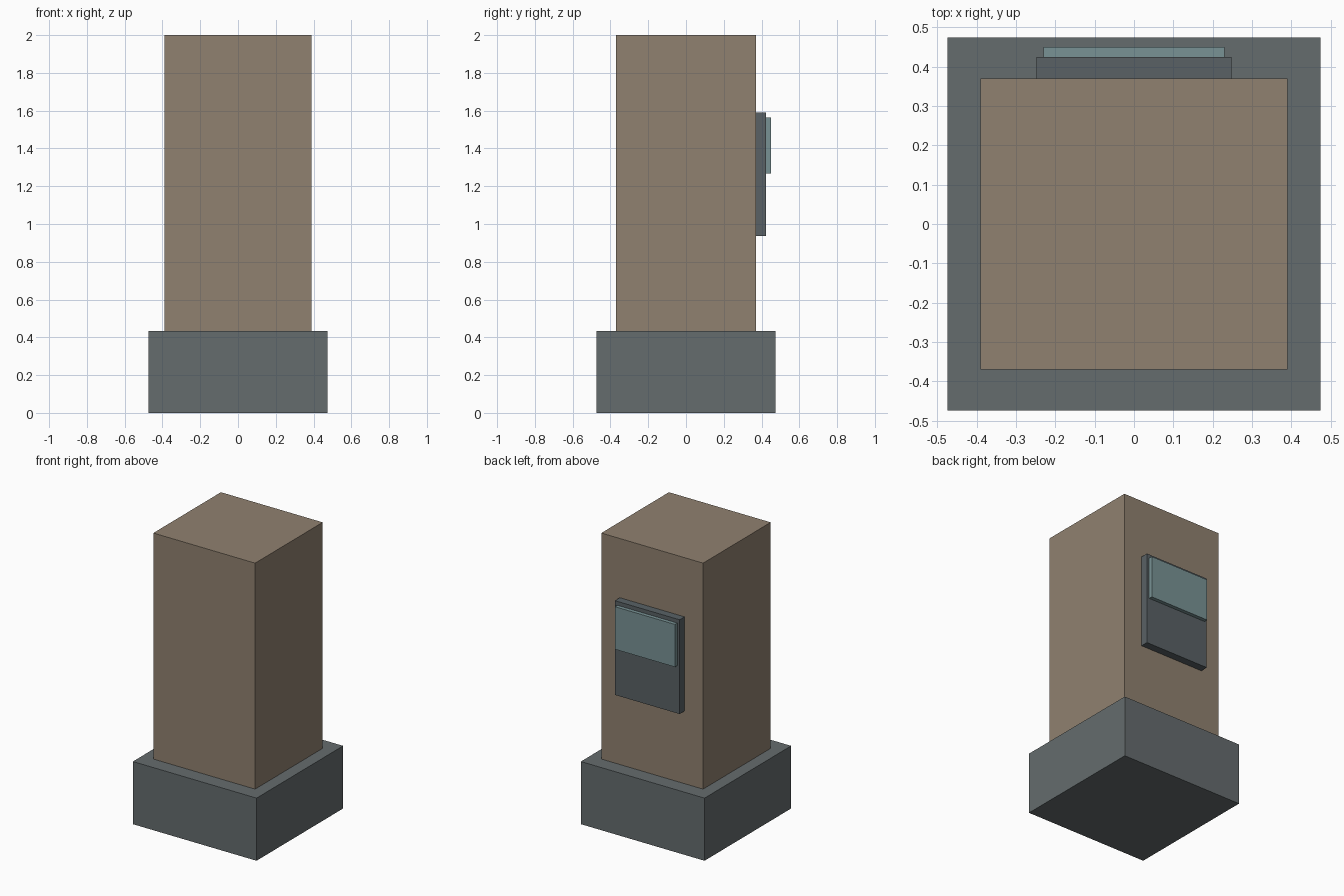
import bpy

if "Cube" in bpy.data.objects:
    bpy.data.objects.remove(bpy.data.objects["Cube"])


def material(name, rgb):
    m = bpy.data.materials.new(name)
    m.diffuse_color = (*rgb, 1.0)
    m.use_nodes = True
    m.node_tree.nodes["Principled BSDF"].inputs["Base Color"].default_value = m.diffuse_color
    return m


def box(name, x, y, z, mat):
    """Box spanning the given (min, max) ranges."""
    spans = (x, y, z)
    bpy.ops.mesh.primitive_cube_add(size=1, location=[(a + b) / 2 for a, b in spans])
    ob = bpy.context.object
    ob.name = name
    ob.scale = [b - a for a, b in spans]
    bpy.ops.object.transform_apply(location=False, rotation=False, scale=True)
    ob.data.materials.append(mat)
    return ob


stone = material("dark_stone", (0.13, 0.15, 0.155))
brown = material("brown_stone", (0.28, 0.22, 0.16))
frame = material("dark_metal", (0.10, 0.12, 0.13))
screen = material("teal_screen", (0.19, 0.29, 0.30))

# Plinth and column
box("plinth", (-0.474, 0.474), (-0.474, 0.474), (0.0, 0.434), stone)
box("column", (-0.39, 0.39), (-0.37, 0.37), (0.434, 2.0), brown)

# Panel on the back face, with a raised plate on its upper half
box("back_panel", (-0.248, 0.248), (0.37, 0.424), (0.937, 1.59), frame)
box("panel_screen", (-0.23, 0.23), (0.424, 0.45), (1.268, 1.563), screen)
